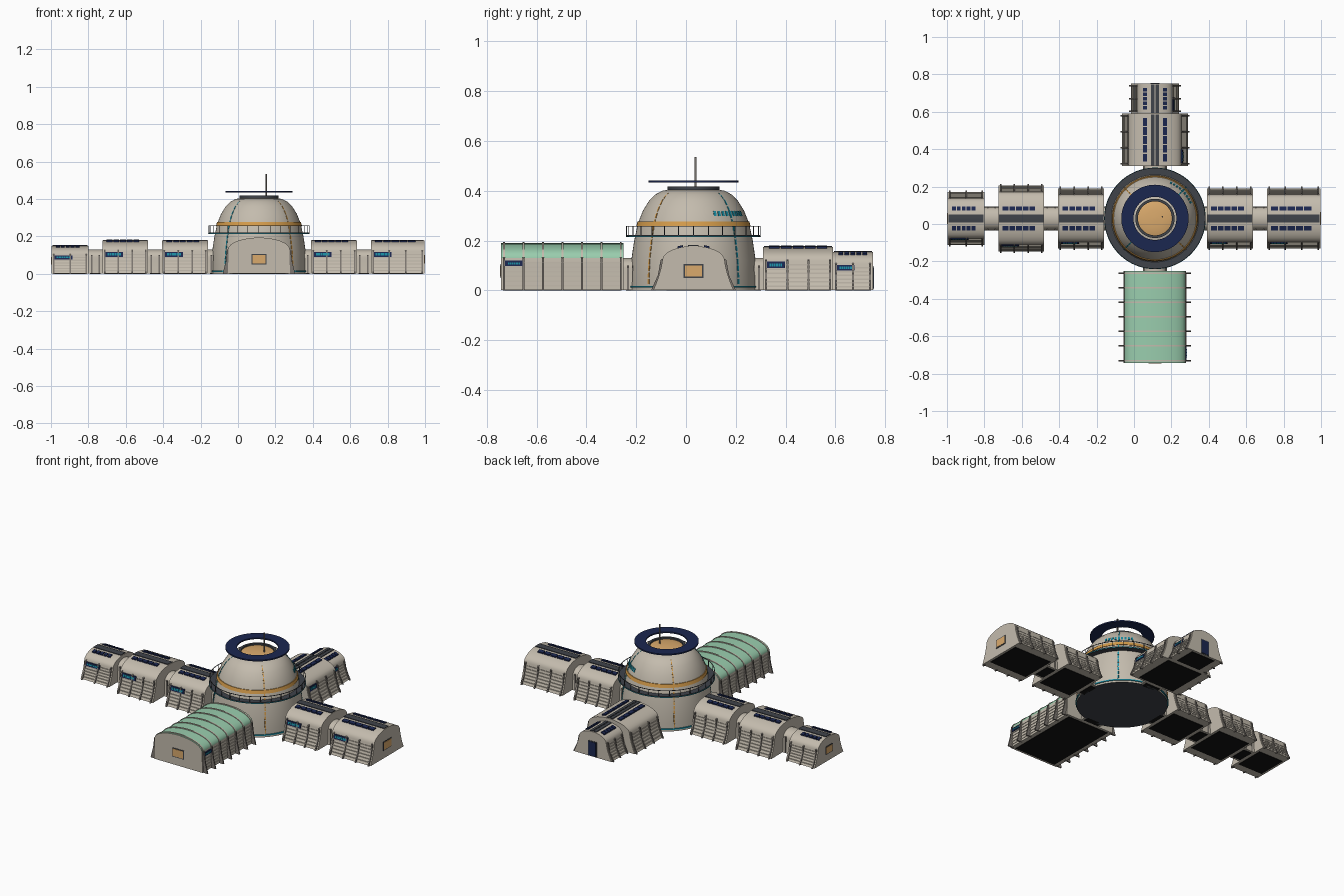
import bpy, bmesh, math

cube = bpy.data.objects.get("Cube")
if cube:
    bpy.data.objects.remove(cube, do_unlink=True)

CX, CY = 0.112, 0.03          # centre of the dome, where the arms cross
made = []


def material(name, rgb):
    m = bpy.data.materials.new(name)
    m.use_nodes = True
    m.diffuse_color = (*rgb, 1)
    m.node_tree.nodes["Principled BSDF"].inputs["Base Color"].default_value = (*rgb, 1)
    return m


HULL = material("warm_grey_hull", (0.55, 0.50, 0.42))
TRIM = material("dark_taupe_trim", (0.20, 0.18, 0.16))
SLATE = material("slate", (0.05, 0.056, 0.068))
NAVY = material("navy", (0.011, 0.02, 0.08))
TEAL = material("teal", (0.01, 0.27, 0.37))
AMBER = material("amber_glass", (0.70, 0.40, 0.15))
GOLD = material("gold_paint", (0.66, 0.33, 0.07))
GREEN = material("pale_green", (0.32, 0.61, 0.42))
BLACK = material("floor_black", (0.006, 0.006, 0.006))


def finish(name, bm, *mats):
    bmesh.ops.recalc_face_normals(bm, faces=bm.faces[:])
    me = bpy.data.meshes.new(name)
    bm.to_mesh(me)
    bm.free()
    for m in mats:
        me.materials.append(m)
    ob = bpy.data.objects.new(name, me)
    bpy.context.collection.objects.link(ob)
    made.append(ob)


def bridge(bm, rings, loop_section, loop_rings):
    """Join rings of vertices with quads; cap what stays open."""
    n, k = len(rings[0]), len(rings)
    for i in range(k if loop_rings else k - 1):
        a, b = rings[i], rings[(i + 1) % k]
        for j in range(n if loop_section else n - 1):
            bm.faces.new((a[j], a[(j + 1) % n], b[(j + 1) % n], b[j]))
    if not loop_rings:
        bm.faces.new(rings[0])
        bm.faces.new(rings[-1])
    if not loop_section:
        bm.faces.new([r[0] for r in rings])
        bm.faces.new([r[-1] for r in rings])


def prism(bm, axis, u0, u1, section):
    """Extrude a (sideways, height) section along one arm."""
    def place(u, v, z):
        return (u, CY + v, z) if axis == "x" else (CX + v, u, z)
    rings = [[bm.verts.new(place(u, v, z)) for v, z in section] for u in (u0, u1)]
    bridge(bm, rings, True, False)


def lathe(bm, profile, closed=True, mid=None, half=0.0, steps=64):
    """Turn a (radius, height) profile fully, or over a short arc around mid."""
    full = mid is None
    if full:
        angles = [2 * math.pi * i / steps for i in range(steps)]
    else:
        angles = [mid + half * (2 * i / steps - 1) for i in range(steps + 1)]
    rings = [[bm.verts.new((CX + r * math.cos(a), CY + r * math.sin(a), z))
              for r, z in profile] for a in angles]
    bridge(bm, rings, closed, full)


def rect(a0, a1, z0, z1):
    return [(a0, z0), (a1, z0), (a1, z1), (a0, z1)]


def ring(name, mat, r0, r1, z0, z1):
    bm = bmesh.new()
    lathe(bm, rect(r0, r1, z0, z1))
    finish(name, bm, mat)


# ---- Arms: hull, floor, fins, cladding, roof panels, sign plates ----
def pod(name, axis, u0, u1, h, top, wall, flare=0.036, roof_mat=HULL):
    """Arched hull on a dark floor; returns wall offset and roof height functions."""
    def wall_v(z):
        return h + flare * max(0, 1 - z / wall) ** 1.4

    def roof_z(v):
        return wall + (top - wall) * math.sqrt(max(0, 1 - (v / h) ** 2))
    right = [(wall_v(wall * i / 5), max(0.002, wall * i / 5)) for i in range(6)]
    arch = [(h * math.cos(a), wall + (top - wall) * math.sin(a))
            for a in (math.pi * i / 16 for i in range(1, 16))]
    left = [(-v, z) for v, z in reversed(right)]
    bm = bmesh.new()
    prism(bm, axis, u0, u1, right + arch + left)
    for f in bm.faces:
        if f.calc_center_median().z > wall and len(f.verts) == 4:
            f.material_index = 1
    finish(name, bm, HULL, roof_mat)
    bm = bmesh.new()
    prism(bm, axis, u0 + 0.014, u1 - 0.014, rect(-h * 0.87, h * 0.87, 0, 0.004))
    finish(name + "_floor", bm, BLACK)
    return wall_v, roof_z


def fins_and_cladding(name, axis, u0, u1, wall, wall_v, count, reach):
    fins, boards = bmesh.new(), bmesh.new()
    base, shoulder = wall_v(0), wall_v(wall)
    for s in (-1, 1):
        sec = [(base - 0.01, 0), (base + reach, 0), (wall_v(wall / 2) + reach * 0.5, wall / 2),
               (shoulder + 0.007, wall), (shoulder - 0.01, wall + 0.015),
               (shoulder - 0.01, wall / 2)]
        for i in range(count):
            u = u0 + 0.012 + (u1 - u0 - 0.024) * i / (count - 1)
            prism(fins, axis, u - 0.004, u + 0.004, [(s * v, z) for v, z in sec])
        for i in range(1, 7):
            z = wall * i / 7
            v = wall_v(z)
            prism(boards, axis, u0 + 0.01, u1 - 0.01,
                  [(s * a, b) for a, b in rect(v - 0.005, v + 0.003, z - 0.003, z + 0.003)])
    finish(name + "_fins", fins, TRIM)
    finish(name + "_cladding", boards, HULL)


def sign_plate(name, axis, u0, length, wall_v, z0, z1):
    """Dark plate with a row of small bright lamps."""
    s = -1 if axis == "x" else 1

    def slab(bm, a, b, lo, hi, out):
        prism(bm, axis, a, b, [(s * (wall_v(lo) - 0.002), lo), (s * (wall_v(lo) + out), lo),
                               (s * (wall_v(hi) + out), hi), (s * (wall_v(hi) - 0.002), hi)])
    plate, lamps = bmesh.new(), bmesh.new()
    slab(plate, u0, u0 + length, z0, z1, 0.006)
    pitch = (length - 0.02) / 6
    for i in range(6):
        a = u0 + 0.01 + pitch * i
        slab(lamps, a + 0.001, a + pitch - 0.001, z0 + 0.007, z1 - 0.007, 0.008)
    finish(name + "_plate", plate, NAVY)
    finish(name + "_plate_lamps", lamps, TEAL)


def roof_strip(bm, axis, u0, u1, v0, v1, roof_z, lift):
    prism(bm, axis, u0, u1, [(v0, roof_z(v0) - 0.004), (v1, roof_z(v1) - 0.004),
                             (v1, roof_z(v1) + lift), (v0, roof_z(v0) + lift)])


modules = [
    ("east_inner_module", "x", 0.39, 0.635, 0.125, 0.178, 4),
    ("east_outer_module", "x", 0.71, 0.996, 0.125, 0.178, 4),
    ("west_inner_module", "x", -0.405, -0.16, 0.125, 0.178, 4),
    ("west_middle_module", "x", -0.725, -0.48, 0.14, 0.178, 4),
    ("west_outer_module", "x", -0.996, -0.80, 0.105, 0.15, 3),
    ("north_inner_module", "y", 0.31, 0.59, 0.14, 0.175, 4),
    ("north_outer_module", "y", 0.59, 0.75, 0.093, 0.155, 3),
]
for name, axis, u0, u1, h, top, count in modules:
    along_x = axis == "x"
    wall = top * 0.68
    wall_v, roof_z = pod(name, axis, u0, u1, h, top, wall)
    fins_and_cladding(name, axis, u0, u1, wall, wall_v, count, 0.009)
    sign_plate(name, axis, u0 + 0.015, 0.095 if along_x else 0.072, wall_v, top * 0.51, top * 0.66)
    # dark spine, split in two on the north arm
    bm = bmesh.new()
    gap = 0 if along_x else 0.003
    for s in (-1, 1):
        roof_strip(bm, axis, u0 + 0.004, u1 - 0.004, s * gap, s * 0.021, roof_z, 0.004)
    finish(name + "_roof_spine", bm, SLATE)
    # rows of small roof panels
    bm = bmesh.new()
    pitch = (u1 - u0 - (0.065 if along_x else 0.04)) / 5
    for s in (-1, 1):
        for i in range(5):
            a = u0 + 0.02 + i * pitch
            roof_strip(bm, axis, a + 0.003, a + pitch - 0.003, s * 0.042, s * 0.064, roof_z, 0.007)
    finish(name + "_roof_panels", bm, NAVY)

# Greenhouse with ribbed green roof
G0, G1, GW, GT, GH = -0.742, -0.25, 0.13, 0.19, 0.162
wall_v, roof_z = pod("greenhouse", "y", G0, G1, GH, GT, GW, 0.005, GREEN)
fins_and_cladding("greenhouse", "y", G0, G1, GW, wall_v, 7, 0.027)
sign_plate("greenhouse", "y", G0 + 0.016, 0.07, wall_v, 0.097, 0.119)
bm = bmesh.new()
arc = [math.pi * i / 16 for i in range(17)]
for i in range(7):
    u = G0 + 0.012 + (G1 - G0 - 0.024) * i / 6
    outer = [((GH + 0.003) * math.cos(a), GW + (GT - GW + 0.004) * math.sin(a)) for a in arc]
    inner = [(v * 0.95, z - 0.006) for v, z in reversed(outer)]
    prism(bm, "y", u - 0.004, u + 0.004, outer + inner)
finish("greenhouse_roof_ribs", bm, HULL)

# Connecting corridors
for name, axis, u0, u1 in (("east_dome_corridor", "x", 0.33, 0.395),
                           ("east_corridor", "x", 0.63, 0.715),
                           ("west_dome_corridor", "x", -0.165, -0.11),
                           ("west_inner_corridor", "x", -0.485, -0.40),
                           ("west_outer_corridor", "x", -0.805, -0.72),
                           ("north_corridor", "y", 0.25, 0.315),
                           ("south_corridor", "y", -0.255, -0.19)):
    pod(name, axis, u0, u1, 0.058, 0.13, 0.09, 0.006)
    bm = bmesh.new()
    for u in (u0 + 0.022, u1 - 0.022):
        prism(bm, axis, u - 0.004, u + 0.004, rect(-0.064, 0.064, 0.003, 0.1))
    finish(name + "_collars", bm, TRIM)

# End windows and the north door
for name, axis, u, d, hw, z0, z1, mat in (
        ("east_window", "x", 0.996, 1, 0.035, 0.055, 0.1, AMBER),
        ("west_window", "x", -0.996, -1, 0.03, 0.05, 0.09, AMBER),
        ("greenhouse_window", "y", G0, -1, 0.035, 0.055, 0.1, AMBER),
        ("north_door", "y", 0.75, 1, 0.024, 0.008, 0.092, NAVY)):
    for part, m, grow, out in (("_frame", SLATE, 0.005, 0.002), ("", mat, 0, 0.004)):
        bm = bmesh.new()
        prism(bm, axis, u - d * 0.002, u + d * out,
              rect(-hw - grow, hw + grow, z0 - grow, z1 + grow))
        finish(name + part, bm, m)

# ---- Central dome ----
DOME = [(0.255, 0), (0.254, 0.05), (0.25, 0.12), (0.238, 0.2), (0.223, 0.27), (0.203, 0.32),
        (0.178, 0.36), (0.153, 0.385), (0.125, 0.4), (0.09, 0.406)]


def dome_r(z):
    for (ra, za), (rb, zb) in zip(DOME, DOME[1:]):
        if z <= zb:
            return ra + (rb - ra) * (z - za) / (zb - za)


def skin(z0, z1, lift):
    a, b = dome_r(z0), dome_r(z1)
    return [(a - 0.004, z0), (a + lift, z0), (b + lift, z1), (b - 0.004, z1)]


bm = bmesh.new()
lathe(bm, DOME, closed=False)
for f in bm.faces:
    if f.calc_center_median().z < 0.001:
        f.material_index = 1
finish("dome", bm, HULL, SLATE)

ring("dome_base_trim", TEAL, 0.245, 0.26, 0.011, 0.018)
bm = bmesh.new()
lathe(bm, skin(0.256, 0.276, 0.004))
finish("dome_gold_band", bm, GOLD)
# dashed ribs on the diagonals
for k, name in enumerate(("north_east", "north_west", "south_west", "south_east")):
    bm = bmesh.new()
    for i in range(14):
        z = 0.025 + i * 0.0265
        lathe(bm, skin(z, z + 0.021, 0.003), mid=math.pi * (0.25 + k / 2), half=0.014, steps=1)
    finish(name + "_dome_rib", bm, GOLD if k % 2 else TEAL)
# row of marker blocks on the north east side
bm = bmesh.new()
for i in range(9):
    lathe(bm, skin(0.299, 0.319, 0.003), mid=math.pi / 4 + 0.09 * (i - 4), half=0.026, steps=1)
finish("dome_marker_blocks", bm, TEAL)

# Balcony and railing
ring("balcony_deck", SLATE, 0.225, 0.27, 0.214, 0.222)
ring("balcony_edge", TEAL, 0.262, 0.2715, 0.216, 0.219)
bm = bmesh.new()
lathe(bm, rect(0.267, 0.27, 0.256, 0.259))
for i in range(28):
    lathe(bm, rect(0.267, 0.27, 0.22, 0.257), mid=2 * math.pi * i / 28, half=0.005, steps=1)
finish("balcony_railing", bm, SLATE)

# Skylight, collar, halo ring and mast
ring("skylight_collar", SLATE, 0.091, 0.105, 0.398, 0.418)
bm = bmesh.new()
lathe(bm, [(0.094, 0.402), (0.093, 0.408), (0.075, 0.413), (0.045, 0.416), (0.01, 0.418)], closed=False)
finish("skylight", bm, AMBER)
ring("halo_ring", NAVY, 0.115, 0.18, 0.434, 0.442)
bm = bmesh.new()
lathe(bm, rect(0.037, 0.044, 0.412, 0.535), mid=0.2, half=0.085, steps=1)
finish("antenna_mast", bm, TRIM)

# Soft shading with crisp edges
bpy.ops.object.select_all(action="DESELECT")
for ob in made:
    ob.select_set(True)
bpy.context.view_layer.objects.active = made[0]
bpy.ops.object.shade_smooth_by_angle(angle=math.radians(30))
